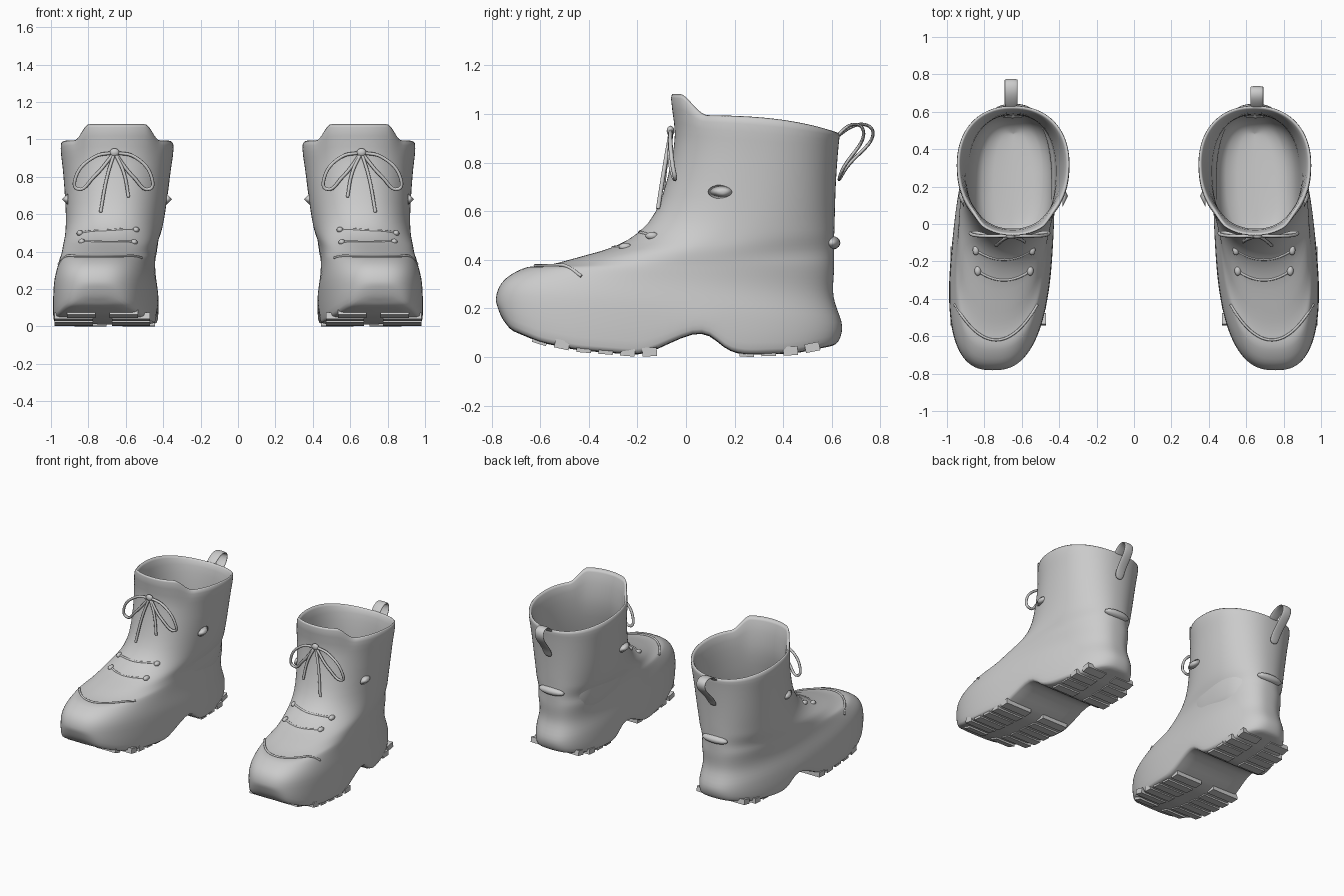
import bpy, bmesh, math
from mathutils import Vector, Matrix
from mathutils.bvhtree import BVHTree

if "Cube" in bpy.data.objects:
    bpy.data.objects.remove(bpy.data.objects["Cube"])

N = 80  # points around each boot ring

# Bottom profile of the sole: (y, z)
SOLE = [(-.80, .20), (-.77, .175), (-.72, .11), (-.6, .06), (-.45, .028), (-.2, .008), (-.11, .012),
        (-.05, .075), (.02, .10), (.1, .095), (.17, .02), (.24, .008), (.45, .015), (.6, .045), (.66, .075)]

# Rings from the sole up: front y, z, centre x, half width; back y, z, centre x, half width
RINGS = [
    (-.785, .235, .755, .288, .645, .14, .645, .248),
    (-.775, .285, .755, .28, .62, .20, .645, .24),
    (-.745, .325, .753, .268, .605, .25, .645, .235),
    (-.70, .352, .75, .257, .605, .30, .645, .235),
    (-.65, .375, .747, .247, .61, .35, .645, .24),
    (-.605, .372, .743, .242, .61, .39, .645, .243),
    (-.53, .385, .738, .238, .61, .43, .645, .248),
    (-.42, .418, .725, .238, .61, .47, .645, .255),
    (-.29, .45, .70, .242, .61, .51, .645, .262),
    (-.19, .51, .68, .248, .612, .55, .645, .268),
    (-.12, .59, .665, .255, .613, .62, .645, .275),
    (-.075, .73, .655, .268, .617, .73, .645, .287),
    (-.045, .88, .65, .28, .625, .84, .645, .30),
    (-.045, .95, .648, .292, .63, .89, .645, .31),
]


def lerp(a, b, t):
    return a + (b - a) * t


def sole_z(y):
    for (y0, z0), (y1, z1) in zip(SOLE, SOLE[1:]):
        if y <= y1:
            return lerp(z0, z1, max(0, (y - y0) / (y1 - y0)))
    return SOLE[-1][1]


def ring(r, n=2.6, inset=0, z_func=None):
    yf, zf, cf, wf, yb, zb, cb, wb = r
    pts = []
    for i in range(N):
        a = 2 * math.pi * i / N
        c, s = math.cos(a), math.sin(a)
        u = math.copysign(abs(c) ** (2 / n), c)
        v = math.copysign(abs(s) ** (2 / n), s)
        t = (1 + u) / 2
        y = lerp(yb - inset, yf + inset, t)
        x = lerp(cb, cf, t) + (lerp(wb, wf, t) - inset) * v
        z = z_func(y) if z_func else lerp(zb, zf, t)
        pts.append(Vector((x, y, z)))
    return pts


def rim(inset, dz):
    # Collar drops at the heel and rises into a tongue at the front
    pts = ring((-.035, 1, .647, .292, .635, .93, .645, .315), 2.2, inset,
               lambda y: 1.0 - .075 * max(0, y / .63) ** 3 + dz)
    for i, p in enumerate(pts):
        a = min(i, N - i) / N * 360
        k = max(0, min(1, (47 - a) / 14))
        p.z += .09 * k
        p.y -= .035 * k
    return pts


def finish(name, bm, smooth=True):
    bmesh.ops.recalc_face_normals(bm, faces=bm.faces)
    for f in bm.faces:
        f.smooth = smooth
    me = bpy.data.meshes.new(name)
    bm.to_mesh(me)
    bm.free()
    ob = bpy.data.objects.new(name, me)
    bpy.context.collection.objects.link(ob)
    return ob


def cord(name, paths, side, radius):
    cu = bpy.data.curves.new(name, 'CURVE')
    cu.dimensions = '3D'
    cu.bevel_depth = radius
    cu.bevel_resolution = 2
    cu.resolution_u = 6
    cu.use_fill_caps = True
    for path in paths:
        sp = cu.splines.new('BEZIER')
        sp.bezier_points.add(len(path) - 1)
        for bp, (x, y, z) in zip(sp.bezier_points, path):
            bp.co = (x * side, y, z)
            bp.handle_left_type = bp.handle_right_type = 'AUTO'
    ob = bpy.data.objects.new(name, cu)
    bpy.context.collection.objects.link(ob)


def boot(side, tag, loop_reach):
    # Boot body: sole, upper, collar and lining as one lofted shell
    loops = [ring((-.75, 0, .755, .27, .615, 0, .645, .23), z_func=sole_z),
             ring((-.765, 0, .755, .284, .63, 0, .645, .243), z_func=lambda y: sole_z(y) + .005),
             ring((-.78, 0, .755, .291, .643, 0, .645, .251), z_func=lambda y: sole_z(y) + .035)]
    loops += [ring(r, 2.6 if k < 6 else 2.35 if k < 9 else 2.2) for k, r in enumerate(RINGS)]
    loops += [rim(0, 0), rim(.022, -.002)]
    loops += [ring(RINGS[k], 2.2, .03) for k in (12, 11, 10)]
    loops += [ring((-.12, .45, .66, .23, .58, .45, .645, .23)),
              ring((-.10, .30, .66, .20, .56, .28, .645, .20)),
              ring((-.02, .25, .66, .13, .48, .24, .645, .13))]
    bm = bmesh.new()
    vs = [[bm.verts.new((p.x * side, p.y, p.z)) for p in lp] for lp in loops]
    for a, b in zip(vs, vs[1:]):
        for i in range(N):
            j = (i + 1) % N
            bm.faces.new((a[i], a[j], b[j], b[i]))
    for cap in (vs[0], vs[-1]):
        for i in range(N // 2):
            ids = dict.fromkeys((i, i + 1, N - i - 1, (N - i) % N))
            bm.faces.new([cap[k] for k in ids])
    tree = BVHTree.FromBMesh(bm)
    body = finish(tag + "_boot_body", bm)
    body.modifiers.new("smooth", 'SUBSURF').levels = 1

    def on_top(x, y):
        hit = tree.ray_cast(Vector((x * side, y, .8)), Vector((0, 0, -1)))[0]
        return (x, y, hit.z + .003 if hit else .3)

    # Shallow tread lugs under forefoot and heel
    bm = bmesh.new()
    for y in (-.60, -.51, -.42, -.33, -.24, -.15, .25, .34, .43, .52):
        half = .19 if y < -.55 or y > .5 else (.255 if y < 0 else .215)
        slope = math.atan2(sole_z(y + .03) - sole_z(y - .03), .06)
        cx = .725 if y < 0 else .66
        for k in (-1, 1):
            m = (Matrix.Translation((side * (cx + k * half * .6), y, sole_z(y) + .011))
                 @ Matrix.Rotation(slope, 4, 'X')
                 @ Matrix.Diagonal((half * .8, .06, .036, 1)))
            bmesh.ops.create_cube(bm, size=1, matrix=m)
    finish(tag + "_tread_lugs", bm, False)

    # Toe cap seam
    ts = [i / 5 for i in range(-5, 6)]
    cord(tag + "_toe_cap_seam", [[on_top(.737 + .222 * t, -.62 + .19 * t * t) for t in ts]], side, .007)

    # Lace strands across the instep, with eyelets
    rows = ((-.30, .14), (-.19, .15))
    cord(tag + "_instep_laces",
         [[on_top(.695 + w * t, y + .05 * t * t) for t in ts] for y, w in rows], side, .007)
    bm = bmesh.new()
    for y, w in rows:
        for k in (-1, 1):
            x, py, z = on_top(.695 + k * w, y + .05)
            m = Matrix.Translation((x * side, py, z)) @ Matrix.Diagonal((1, 1.5, .9, 1))
            bmesh.ops.create_uvsphere(bm, u_segments=12, v_segments=8, radius=.018, matrix=m)
    finish(tag + "_eyelets", bm)

    # Lace bow: two loops and two tails
    knot = (.66, -.062, .93)
    cord(tag + "_lace_bow", [
        [knot, (.55, -.065, .905), (.46, -.055, .79), (.47, -.045, .735), (.56, -.065, .80), knot],
        [knot, (.77, -.065, .905), (.87, -.055, .79), (.86, -.045, .735), (.77, -.065, .80), knot],
        [knot, (.61, -.08, .82), (.585, -.095, .69)],
        [knot, (.70, -.085, .80), (.735, -.115, .61)]], side, .009)
    bm = bmesh.new()
    m = Matrix.Translation((knot[0] * side, -.064, .93)) @ Matrix.Diagonal((1.2, .7, 1, 1))
    bmesh.ops.create_uvsphere(bm, u_segments=12, v_segments=8, radius=.022, matrix=m)
    finish(tag + "_lace_knot", bm)

    # Pull loop strap at the back of the collar
    bm = bmesh.new()
    path = [(0, .90), (.25, .935), (.55, .96), (.85, .957), (1, .93), (.93, .885), (.6, .835), (.25, .78), (.08, .72)]
    cx = .657 * side
    prev = None
    for f, z in path:
        y = .615 + f * (loop_reach - .615)
        row = [bm.verts.new((cx + dx, y, z)) for dx in (-.038, .038)]
        if prev:
            bm.faces.new((prev[0], prev[1], row[1], row[0]))
        prev = row
    strap = finish(tag + "_pull_loop", bm)
    sol = strap.modifiers.new("thickness", 'SOLIDIFY')
    sol.thickness = .016
    sol.offset = 0
    strap.modifiers.new("smooth", 'SUBSURF').levels = 2

    # Raised heel ridge and a pointed fold at the ankle
    bm = bmesh.new()
    m = Matrix.Translation((.65 * side, .60, .47)) @ Matrix.Diagonal((.10, .035, .028, 1))
    bmesh.ops.create_uvsphere(bm, u_segments=16, v_segments=10, radius=1, matrix=m)
    for x, k in ((.925, 1), (.368, -1)):
        m = (Matrix.Translation((x * side, .15, .68)) @ Matrix.Rotation(k * side * math.pi / 2, 4, 'Y')
             @ Matrix.Diagonal((.5, 1, 1, 1)))
        bmesh.ops.create_cone(bm, segments=16, radius1=.06, radius2=0, depth=.03, cap_ends=True, matrix=m)
    finish(tag + "_leather_folds", bm)


boot(1, "right", .735)
boot(-1, "left", .775)
